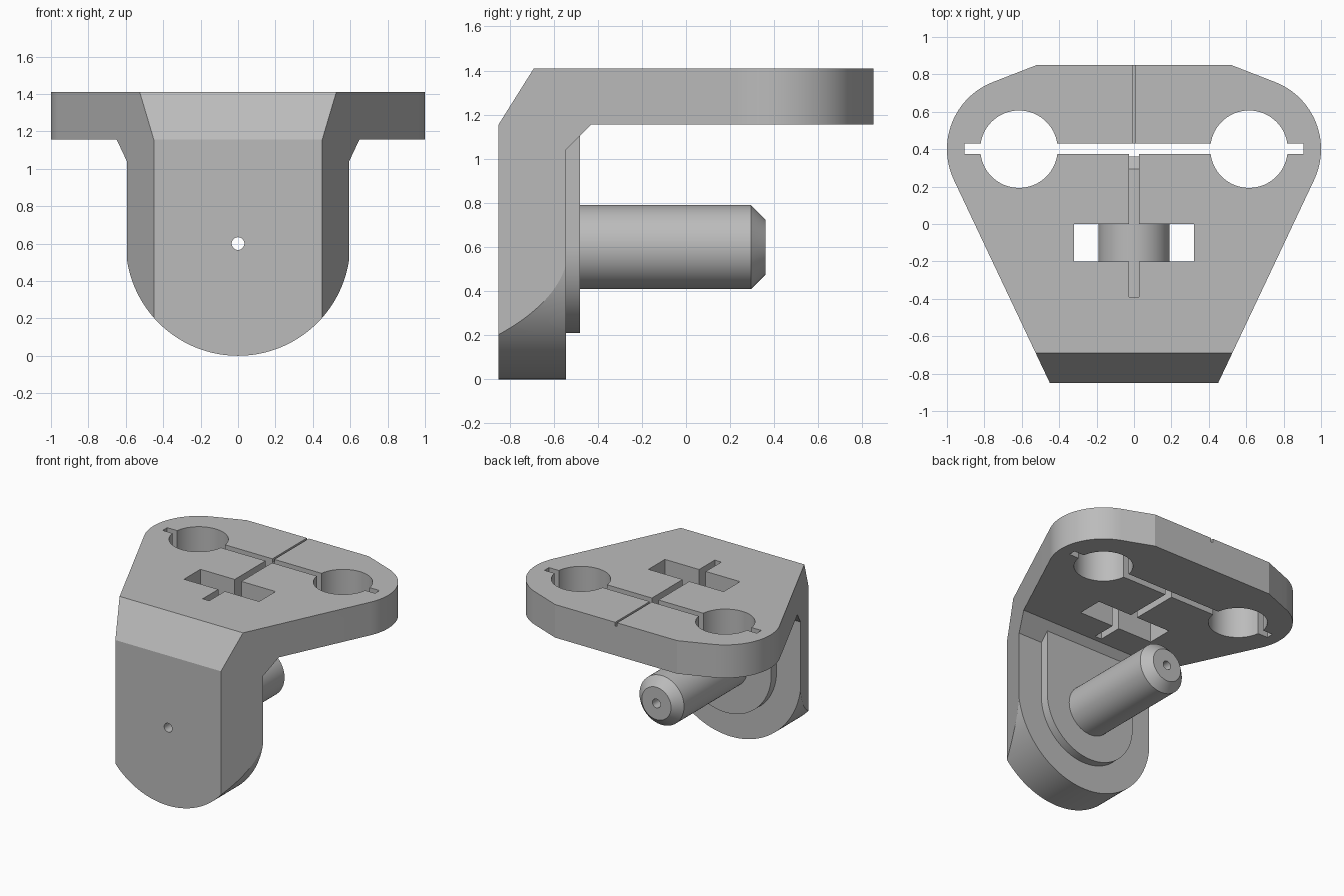
import bpy, bmesh
from math import pi, sin, cos, radians
from mathutils import Vector

old = bpy.data.objects.get("Cube")
if old:
    bpy.data.objects.remove(old, do_unlink=True)

# One plain grey for the whole casting
grey = bpy.data.materials.new("machined grey")
grey.use_nodes = True
colour = (0.5, 0.5, 0.5, 1)
grey.diffuse_color = colour
grey.node_tree.nodes["Principled BSDF"].inputs["Base Color"].default_value = colour


def arc(cx, cy, r, start, end, steps):
    """Points on an arc, angles in degrees."""
    angles = [radians(start + (end - start) * i / steps) for i in range(steps + 1)]
    return [(cx + r * cos(a), cy + r * sin(a)) for a in angles]


def circle(cx, cy, r, steps=64):
    return arc(cx, cy, r, 0, 360, steps)[:-1]


def box(x0, x1, y0, y1):
    return [(x0, y0), (x1, y0), (x1, y1), (x0, y1)]


def prism(name, outline, axis, low, high):
    """Extrude a flat outline along one axis; the outline uses the other two."""
    def place(p, d):
        return {"x": (d, p[0], p[1]), "y": (p[0], d, p[1]), "z": (p[0], p[1], d)}[axis]
    bm = bmesh.new()
    face = bm.faces.new([bm.verts.new(place(p, low)) for p in outline])
    moved = bmesh.ops.extrude_face_region(bm, geom=[face])["geom"]
    step = Vector(place((0, 0), high - low))
    bmesh.ops.translate(bm, vec=step, verts=[v for v in moved if isinstance(v, bmesh.types.BMVert)])
    bmesh.ops.recalc_face_normals(bm, faces=bm.faces)
    return finish(name, bm)


def finish(name, bm):
    mesh = bpy.data.meshes.new(name)
    bm.to_mesh(mesh)
    bm.free()
    mesh.materials.append(grey)
    obj = bpy.data.objects.new(name, mesh)
    bpy.context.collection.objects.link(obj)
    return obj


def boolean(target, cutter, operation):
    """Apply a boolean and drop the cutter."""
    mod = target.modifiers.new(operation.lower(), "BOOLEAN")
    mod.operation, mod.object, mod.solver = operation, cutter, "EXACT"
    bpy.context.view_layer.objects.active = target
    bpy.ops.object.modifier_apply(modifier=mod.name)
    bpy.data.objects.remove(cutter, do_unlink=True)


# Bracket: side profile of the bent plate
side = [(-0.85, -0.1), (-0.85, 1.155), (-0.69, 1.41), (0.85, 1.41),
        (0.85, 1.155), (-0.43, 1.155), (-0.545, 1.04), (-0.545, -0.1)]
bracket = prism("bracket", side, "x", -1.2, 1.2)

# Plan outline: tapered front, rounded ears, chamfered back
right = [(0.45, -0.85)] + arc(0.615, 0.4, 0.385, -25.4, 69.2, 32) + [(0.52, 0.85)]
plan = right + [(-x, y) for x, y in reversed(right)]
boolean(bracket, prism("plan_trim", plan, "z", -0.5, 2), "INTERSECT")

# Round lower end of the upright plate
rounded = arc(0, 0.6, 0.6, 180, 360, 72) + [(1.2, 0.6), (1.2, 2), (-1.2, 2), (-1.2, 0.6)]
boolean(bracket, prism("front_trim", rounded, "y", -1.5, 1.5), "INTERSECT")

# Clamp holes, clamp slit, window and centre slot through the top plate
through = [circle(s * 0.615, 0.4, 0.207) for s in (-1, 1)]
through += [box(-0.905, 0.905, 0.375, 0.43),
            box(-0.32, 0.32, -0.2, 0), box(-0.028, 0.028, -0.39, 0.4)]
for outline in through:
    boolean(bracket, prism("cutter", outline, "z", 1.0, 1.6), "DIFFERENCE")
# Shallow scribed groove to the back edge
boolean(bracket, prism("groove", box(-0.008, 0.008, 0.4, 0.9), "z", 1.38, 1.6), "DIFFERENCE")

# Raised pad behind the upright plate
pad_outline = arc(0, 0.6, 0.39, 180, 360, 64) + [(0.39, 1.13), (-0.39, 1.13)]
pad = prism("raised_pad", pad_outline, "y", -0.56, -0.48)

# Pin: lathed shaft with a chamfered tip
bm = bmesh.new()
profile = [(0, -0.5), (0.19, -0.5), (0.19, 0.295), (0.125, 0.36), (0, 0.36)]
verts = [bm.verts.new((r, y, 0.6)) for r, y in profile]
edges = [bm.edges.new(pair) for pair in zip(verts, verts[1:])]
bmesh.ops.spin(bm, geom=verts + edges, cent=(0, 0, 0.6), axis=(0, 1, 0),
               angle=2 * pi, steps=64)
bmesh.ops.remove_doubles(bm, verts=bm.verts, dist=0.0005)
bmesh.ops.recalc_face_normals(bm, faces=bm.faces)
pin = finish("pin", bm)

# Bore through plate, pad and pin, then smooth the round walls
for part in (bracket, pad, pin):
    boolean(part, prism("bore", circle(0, 0.6, 0.034, 32), "y", -1, 1), "DIFFERENCE")
    bpy.ops.object.select_all(action="DESELECT")
    part.select_set(True)
    bpy.context.view_layer.objects.active = part
    bpy.ops.object.shade_smooth_by_angle(angle=radians(20))
